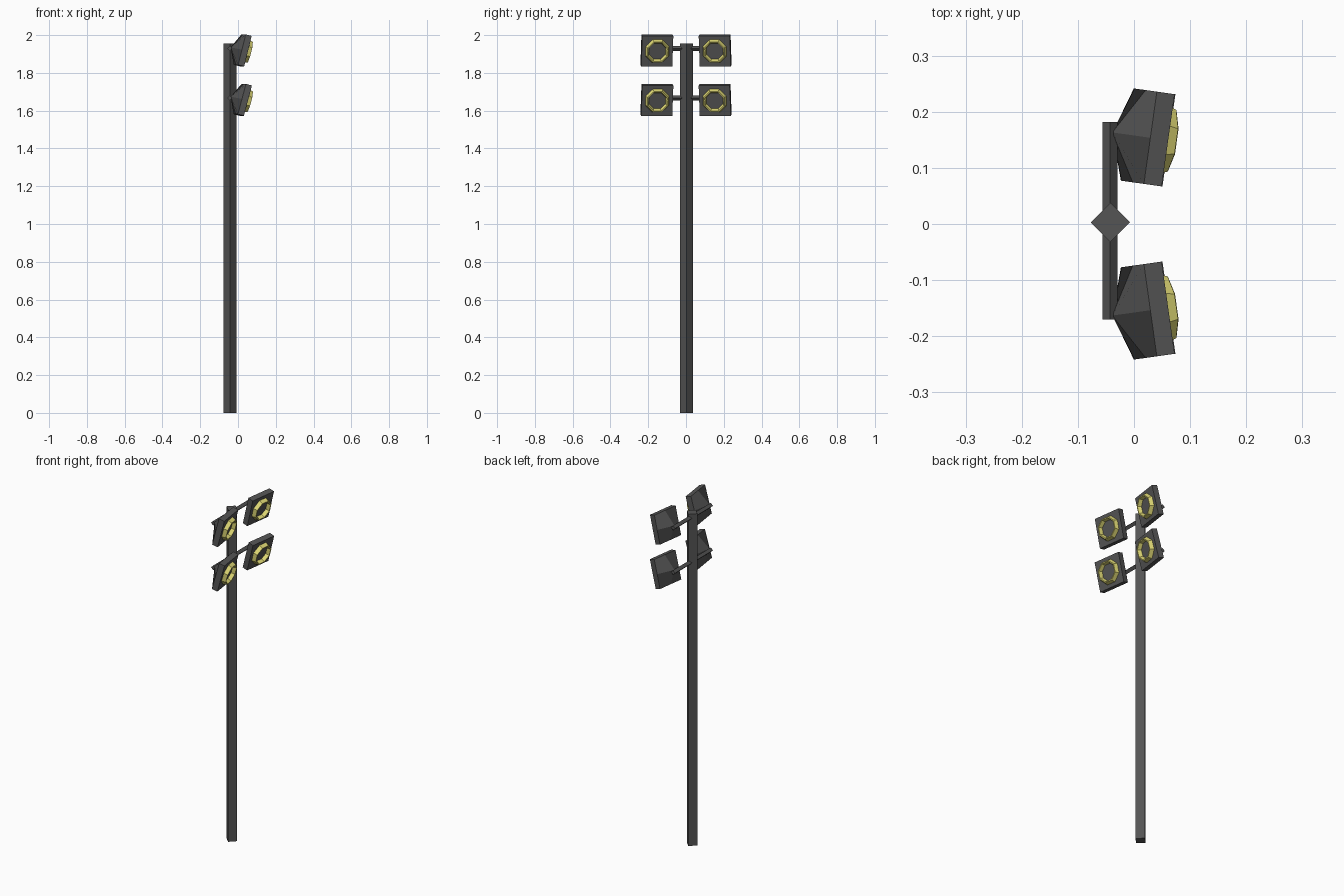
import bpy, bmesh, math
from mathutils import Matrix, Vector

cube = bpy.data.objects.get("Cube")
if cube:
    bpy.data.objects.remove(cube, do_unlink=True)


def material(name, rgb):
    m = bpy.data.materials.new(name)
    m.use_nodes = True
    m.diffuse_color = (*rgb, 1)
    m.node_tree.nodes["Principled BSDF"].inputs["Base Color"].default_value = (*rgb, 1)
    return m


GREY = material("dark_grey_metal", (0.09, 0.09, 0.09))
YELLOW = material("yellow_rim", (0.75, 0.70, 0.18))


def finish(bm, name, mat, matrix):
    bmesh.ops.recalc_face_normals(bm, faces=bm.faces)
    mesh = bpy.data.meshes.new(name)
    bm.to_mesh(mesh)
    bm.free()
    mesh.materials.append(mat)
    ob = bpy.data.objects.new(name, mesh)
    ob.matrix_world = matrix
    bpy.context.collection.objects.link(ob)
    return ob


def diamond_bar(name, radius, length, matrix):
    """Four-sided bar with its edges on the axes."""
    bm = bmesh.new()
    bmesh.ops.create_cone(bm, cap_ends=True, segments=4, radius1=radius,
                          radius2=radius, depth=length)
    for v in bm.verts:
        a = round(math.atan2(v.co.y, v.co.x) / (math.pi / 2)) * math.pi / 2
        v.co.x, v.co.y = radius * math.cos(a), radius * math.sin(a)
    return finish(bm, name, mat=GREY, matrix=matrix)


def housing(name, matrix, half=0.083, thick=0.033, back=0.05):
    """Square plate with a pointed back, ridged along the edge middles."""
    bm = bmesh.new()
    outline = [(1, 0), (1, 1), (0, 1), (-1, 1), (-1, 0), (-1, -1), (0, -1), (1, -1)]
    rear = [bm.verts.new((-thick, half * y, half * z)) for y, z in outline]
    front = [bm.verts.new((0, half * y, half * z)) for y, z in outline]
    tip = bm.verts.new((-thick - back, 0, 0))
    bm.faces.new(front)
    for i in range(8):
        j = (i + 1) % 8
        bm.faces.new((rear[i], rear[j], front[j], front[i]))
    for i in range(0, 8, 2):
        bm.faces.new((tip, rear[i], rear[i + 1], rear[(i + 2) % 8]))
    return finish(bm, name, GREY, matrix)


def rim(name, matrix):
    """Octagonal ring standing out from the plate."""
    bm = bmesh.new()
    profile = [(0, 0.068), (0.022, 0.06), (0.022, 0.054), (0.001, 0.047)]
    rings = []
    for x, r in profile:
        angles = [(k + 0.5) * math.pi / 4 for k in range(8)]
        rings.append([bm.verts.new((x, r * math.cos(a), r * math.sin(a))) for a in angles])
    for a, b in zip(rings, rings[1:]):
        for i in range(8):
            j = (i + 1) % 8
            bm.faces.new((a[i], a[j], b[j], b[i]))
    return finish(bm, name, YELLOW, matrix)


# Pole
POLE_X = -0.042
diamond_bar("pole", 0.035, 1.955, Matrix.Translation((POLE_X, 0.003, 1.955 / 2)))

# Two cross arms, each with a pair of toed-in floodlights
for level, arm_z, lamp_z, pitch in (("upper", 1.93, 1.915, 14), ("lower", 1.667, 1.653, 15)):
    diamond_bar(level + "_arm", 0.0135, 0.352,
                Matrix.Translation((POLE_X - 0.001, 0.006, arm_z)) @ Matrix.Rotation(math.pi / 2, 4, "X"))
    for side, s in (("left", 1), ("right", -1)):
        m = (Matrix.Translation(Vector((0.041, s * 0.152, lamp_z)))
             @ Matrix.Rotation(math.radians(-8 * s), 4, "Z")
             @ Matrix.Rotation(math.radians(pitch), 4, "Y"))
        housing(f"{level}_{side}_lamp_housing", m)
        rim(f"{level}_{side}_lamp_rim", m)
